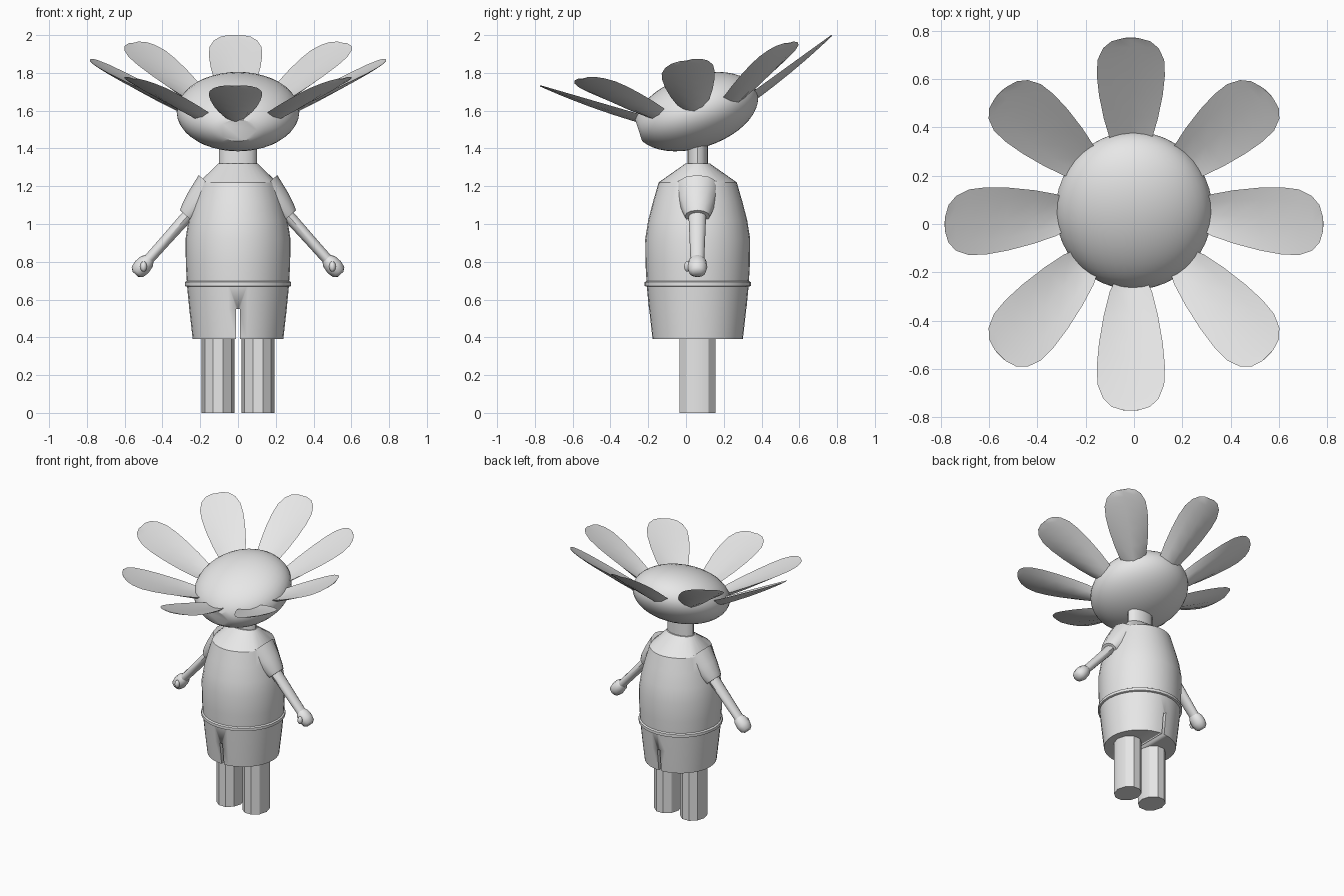
import bpy, bmesh, math
from mathutils import Matrix, Vector

if "Cube" in bpy.data.objects:
    bpy.data.objects.remove(bpy.data.objects["Cube"])

CY = 0.062  # body axis in y

mat = bpy.data.materials.new("light_grey")
mat.diffuse_color = (0.8, 0.8, 0.8, 1)
mat.use_nodes = True
mat.node_tree.nodes["Principled BSDF"].inputs["Base Color"].default_value = mat.diffuse_color


def finish(name, bm, matrix=Matrix(), angle=32):
    """Turn a bmesh into a smooth-by-angle object."""
    bm.transform(matrix)
    bmesh.ops.recalc_face_normals(bm, faces=bm.faces)
    me = bpy.data.meshes.new(name)
    bm.to_mesh(me)
    bm.free()
    me.shade_smooth()
    me.set_sharp_from_angle(angle=math.radians(angle))
    me.materials.append(mat)
    ob = bpy.data.objects.new(name, me)
    bpy.context.collection.objects.link(ob)
    return ob


def loft(name, rings, seg=32, matrix=Matrix(), angle=32):
    """Capped skin over elliptical rings (z, rx, ry)."""
    bm = bmesh.new()
    loops = []
    for z, rx, ry in rings:
        loops.append([bm.verts.new((rx * math.cos(t), ry * math.sin(t), z))
                      for t in (2 * math.pi * i / seg for i in range(seg))])
    for a, b in zip(loops, loops[1:]):
        for i in range(seg):
            j = (i + 1) % seg
            bm.faces.new((a[i], a[j], b[j], b[i]))
    bm.faces.new(loops[0][::-1])
    bm.faces.new(loops[-1])
    return finish(name, bm, matrix, angle)


def round_rings(r, count=16, start=0.03, end=0.03):
    """Rings of a unit ball scaled by r, with clipped poles."""
    out = []
    for k in range(count + 1):
        t = start + (math.pi - start - end) * k / count
        out.append((-r[2] * math.cos(t), r[0] * math.sin(t), r[1] * math.sin(t)))
    return out


body = Matrix.Translation((0, CY, 0))

# Shirt, neck and waistband
loft("shirt", [(0.68, 0.27, 0.27), (0.78, 0.276, 0.276), (0.92, 0.278, 0.278),
               (1.02, 0.262, 0.262), (1.12, 0.236, 0.236), (1.22, 0.207, 0.207),
               (1.32, 0.105, 0.065)], matrix=body)
loft("neck", [(1.3, 0.1, 0.055), (1.45, 0.1, 0.055)], seg=16, matrix=body)
loft("waistband", [(0.668, 0.272, 0.272), (0.672, 0.281, 0.281), (0.692, 0.281, 0.281),
                   (0.698, 0.272, 0.272)], matrix=body)

# Shorts with a slit cut between the legs
shorts = loft("shorts", [(0.39, 0.24, 0.24), (0.55, 0.258, 0.258), (0.685, 0.271, 0.271)],
              matrix=body)
bm = bmesh.new()
bmesh.ops.create_cube(bm, size=1)
cutter = finish("slit_cutter", bm, Matrix.Translation((0, CY, 0.44))
                @ Matrix.Diagonal((0.02, 1, 0.22, 1)))
cutter.hide_render = True
cutter.hide_viewport = True
cut = shorts.modifiers.new("slit", 'BOOLEAN')
cut.operation = 'DIFFERENCE'
cut.solver = 'EXACT'
cut.object = cutter

# Head: tilted ball, clipped flat at the snout end
flat = math.asin(0.31)
head_m = Matrix.Translation((0, 0.055, 1.595)) @ Matrix.Rotation(math.radians(18 - 90), 4, 'X')
loft("head", round_rings((0.325, 0.192, 0.338), 20, start=flat), seg=40, matrix=head_m)

# Legs, sleeves, arms, hands
for s, side in ((1, "left"), (-1, "right")):
    loft(side + "_leg", [(0, 0.087, 0.1), (0.45, 0.087, 0.1)], seg=10,
         matrix=Matrix.Translation((s * 0.105, CY - 0.002, 0)))
    mirror = Matrix.Diagonal((s, 1, 1, 1))
    # local z runs down the arm, local y is the body's y
    d = Vector((0.21, 0, -0.235)).normalized()
    u = Vector((0, 1, 0)).cross(d)
    frame = Matrix(((u.x, 0, d.x, 0.2), (u.y, 1, d.y, 0.06), (u.z, 0, d.z, 1.118), (0, 0, 0, 1)))
    m = mirror @ frame
    loft(side + "_arm", [(0, 0.034, 0.046), (0.12, 0.032, 0.046), (0.3, 0.029, 0.04),
                         (0.44, 0.028, 0.036)], seg=12, matrix=m, angle=40)
    loft(side + "_hand", [(0.405, 0.03, 0.036), (0.425, 0.042, 0.048), (0.465, 0.047, 0.053),
                          (0.5, 0.04, 0.044), (0.515, 0.02, 0.025)], seg=12, matrix=m, angle=50)
    loft(side + "_thumb", round_rings((0.018, 0.018, 0.028), 6), seg=8, angle=60,
         matrix=mirror @ Matrix.Translation((0.5, 0.008, 0.775)))
    loft(side + "_sleeve", [(-0.1, 0.1, 0.12), (0, 0.082, 0.1), (0.075, 0.062, 0.078),
                            (0.105, 0.05, 0.066)], seg=12, matrix=m, angle=40)


# Petals: rounded blades, dished on top and bulging below
def petal(name, matrix):
    outline = [(0, 0.07), (0.04, 0.088), (0.14, 0.112), (0.26, 0.132), (0.36, 0.141),
               (0.44, 0.138), (0.5, 0.115), (0.535, 0.08), (0.55, 0.035)]
    across = [-1, -0.6, 0, 0.6, 1]
    bm = bmesh.new()
    loops = []
    for x, w in outline:
        fade = 1 - 0.85 * (x / 0.55) ** 2
        top = [bm.verts.new((x, w * v, -0.016 * fade * (1 - v * v))) for v in across]
        low = [bm.verts.new((x, w * v, -0.045 * fade * (1 - v * v))) for v in across[3:0:-1]]
        loops.append(top + low)
    n = len(loops[0])
    for a, b in zip(loops, loops[1:]):
        for i in range(n):
            bm.faces.new((a[i], a[(i + 1) % n], b[(i + 1) % n], b[i]))
    bm.faces.new(loops[0])
    bm.faces.new(loops[-1])
    finish(name, bm, matrix, 40)


ring = Matrix.Translation((0, 0.04, 1.63)) @ Matrix.Rotation(math.radians(9.8), 4, 'X')
for i in range(8):
    shift = Matrix.Translation((-0.013 if i in (2, 6) else 0, 0, 0))
    petal("petal_%d" % (i + 1), shift @ ring @ Matrix.Rotation(i * math.pi / 4, 4, 'Z')
          @ Matrix.Translation((0.287, 0, 0)) @ Matrix.Rotation(math.radians(-26), 4, 'Y'))
